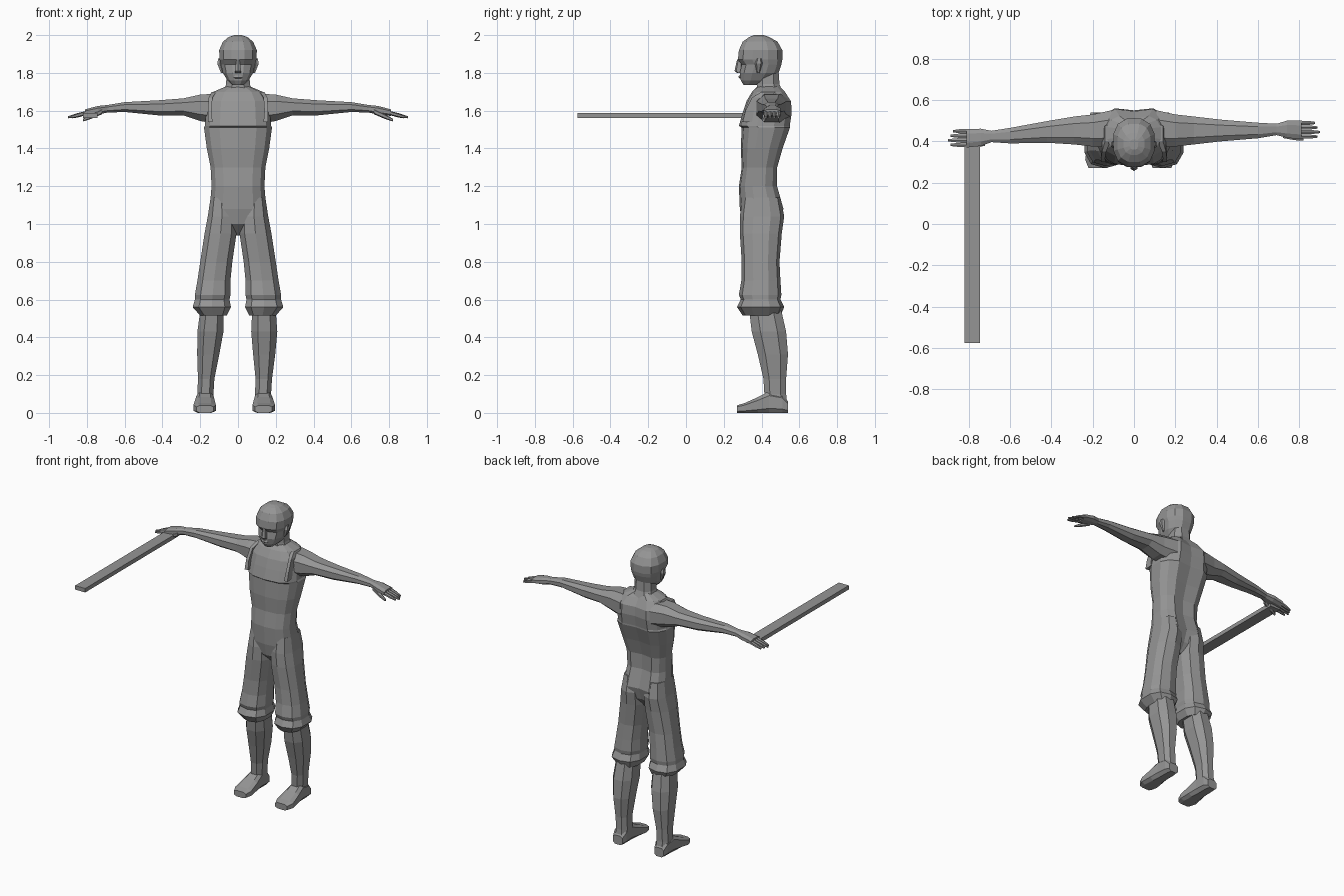
import bpy, bmesh, math
from mathutils import Vector

cube = bpy.data.objects.get("Cube")
if cube:
    bpy.data.objects.remove(cube, do_unlink=True)

grey = bpy.data.materials.new("plain grey")
grey.use_nodes = True
colour = (.3, .3, .3, 1)
grey.diffuse_color = colour
grey.node_tree.nodes["Principled BSDF"].inputs["Base Color"].default_value = colour


def rounded_outline(sides, power):
    """Unit outline between an ellipse and a rectangle, touching all four limits."""
    angles = [(i + .5) * math.tau / sides for i in range(sides)]

    def soften(values):
        soft = [math.copysign(abs(v) ** power, round(v, 6)) for v in values]
        return [v / max(soft) for v in soft]

    return list(zip(soften([math.cos(a) for a in angles]),
                    soften([math.sin(a) for a in angles])))


def loft(name, axis, rings, sides=8, power=.8, side=1, bend=None):
    """Skin rounded sections (position, low, high, low, high) stacked along an axis."""
    bm = bmesh.new()
    outline = rounded_outline(sides, power)
    loops = []
    for position, low_a, high_a, low_b, high_b in rings:
        loop = []
        for u, v in outline:
            point = [(low_a + high_a + u * (high_a - low_a)) / 2,
                     (low_b + high_b + v * (high_b - low_b)) / 2]
            point.insert(axis, position)
            if bend:
                point = bend(*point)
            loop.append(bm.verts.new((point[0] * side, point[1], point[2])))
        loops.append(loop)
    for lower, upper in zip(loops, loops[1:]):
        for i in range(sides):
            j = (i + 1) % sides
            bm.faces.new((lower[i], lower[j], upper[j], upper[i]))
    bm.faces.new(loops[0])
    bm.faces.new(loops[-1])
    bmesh.ops.recalc_face_normals(bm, faces=bm.faces)
    mesh = bpy.data.meshes.new(name)
    bm.to_mesh(mesh)
    bm.free()
    mesh.materials.append(grey)
    obj = bpy.data.objects.new(name, mesh)
    bpy.context.collection.objects.link(obj)


def column(name, rings, **options):
    """Loft upright, symmetric sections (height, half width, front, back)."""
    loft(name, 2, [(z, -w, w, front, back) for z, w, front, back in rings], **options)


def digit(name, start, end, width, **options):
    """Loft a finger or thumb that thins towards its tip."""
    start, end = Vector(start), Vector(end)
    rings = []
    for along, scale in ((0, 1), (.6, .9), (1, .5)):
        x, y, z = start.lerp(end, along)
        r = width * scale / 2
        rings.append((x, y - r, y + r, z - r, z + r))
    loft(name, 0, rings, sides=6, **options)


def spine_groove(x, y, z):
    # Sink the centre of the back
    if abs(x) < .001 and y > .45:
        y -= .02
    return [x, y, z]


# Torso, with the bib's lower edge as a step at the chest
column("torso", [
    (.94, .03, .36, .44), (1, .1, .3, .5), (1.08, .15, .285, .525),
    (1.2, .14, .28, .49), (1.3, .145, .295, .49), (1.4, .165, .29, .52),
    (1.51, .18, .295, .56), (1.52, .175, .28, .56), (1.59, .17, .3, .57),
    (1.65, .165, .32, .565), (1.7, .13, .35, .53), (1.73, .06, .38, .5)],
    sides=14, power=.75, bend=spine_groove)

# Neck and head
column("neck", [(1.69, .08, .375, .515), (1.74, .063, .375, .495), (1.81, .06, .38, .49)])
column("head", [
    (1.735, .03, .305, .385), (1.76, .056, .29, .45), (1.8, .08, .285, .49),
    (1.845, .09, .295, .505), (1.87, .097, .275, .51), (1.92, .1, .28, .51),
    (1.965, .08, .3, .485), (1.99, .05, .335, .44), (2, .02, .36, .41)], sides=12)
column("nose", [(1.8, .017, .27, .3), (1.81, .017, .257, .3), (1.87, .008, .27, .3)], sides=6)
column("lips", [(1.77, .015, .285, .31), (1.776, .024, .277, .31), (1.786, .016, .28, .31)],
       sides=6)

for label, side in (("left", 1), ("right", -1)):
    is_right = side < 0

    def swing(x, y, z):
        # The right hand reaches slightly further forward
        reach = min(1, max(0, (x - .35) / .4))
        return [x, y - .04 * reach * is_right, z]

    def stance(x, y, z):
        # The right foot is set slightly wider
        drop = min(1, max(0, (.5 - z) / .4))
        return [x + .04 * drop * is_right, y, z]

    loft(label + "_ear", 2, [
        (1.8, .075, .09, .375, .39), (1.85, .08, .11, .365, .405),
        (1.875, .085, .105, .375, .4)], sides=6, side=side)
    loft(label + "_strap", 2, [
        (1.54, .135, .16, .3, .35), (1.6, .14, .16, .315, .36),
        (1.67, .135, .155, .35, .42), (1.7, .115, .14, .4, .48)], sides=4, side=side)

    # Shoulder, arm and palm
    loft(label + "_arm", 0, [
        (.11, .37, .55, 1.53, 1.69), (.2, .375, .53, 1.545, 1.685),
        (.29, .385, .52, 1.575, 1.665), (.42, .4, .505, 1.575, 1.655),
        (.6, .415, .49, 1.593, 1.645), (.69, .43, .485, 1.59, 1.63),
        (.74, .417, .5, 1.58, 1.625), (.81, .41, .5, 1.572, 1.607)],
        side=side, bend=swing)
    for n, finger in enumerate(("index", "middle", "ring", "little")):
        y = .423 + n * .022
        tip = .9 - .012 * abs(n - 1)
        digit(label + "_" + finger + "_finger", (.795, y, 1.59), (tip, y, 1.565), .022,
              side=side, bend=swing)
    digit(label + "_thumb", (.72, .43, 1.595), (.82, .41, 1.55), .028, side=side, bend=swing)

    # Loose breeches gathered into a cuff
    loft(label + "_breeches", 2, [
        (.515, .06, .2, .3, .5), (.56, .037, .24, .27, .52), (.6, .045, .228, .29, .5),
        (.625, .04, .228, .28, .505), (.7, .04, .215, .293, .5), (.8, .03, .2, .295, .495),
        (.95, .008, .177, .285, .507), (1.04, .01, .16, .285, .52),
        (1.14, .03, .145, .3, .5)], sides=10, side=side)

    # Bare shin and foot
    loft(label + "_shin", 2, [
        (.04, .09, .178, .42, .537), (.1, .09, .175, .415, .53), (.18, .093, .18, .41, .53),
        (.31, .08, .197, .38, .54), (.43, .07, .208, .348, .53), (.54, .075, .2, .335, .505)],
        side=side, bend=stance)
    loft(label + "_foot", 1, [
        (.27, .09, .18, 0, .04), (.31, .077, .196, 0, .052), (.38, .083, .188, 0, .083),
        (.44, .09, .18, 0, .115), (.51, .09, .178, 0, .1), (.54, .1, .17, 0, .06)],
        power=.6, side=side, bend=stance)

# Plank held out in the right hand
plank_section = (-.82, -.745, 1.56, 1.587)
loft("plank", 1, [(-.575, *plank_section), (.42, *plank_section)], sides=4)
